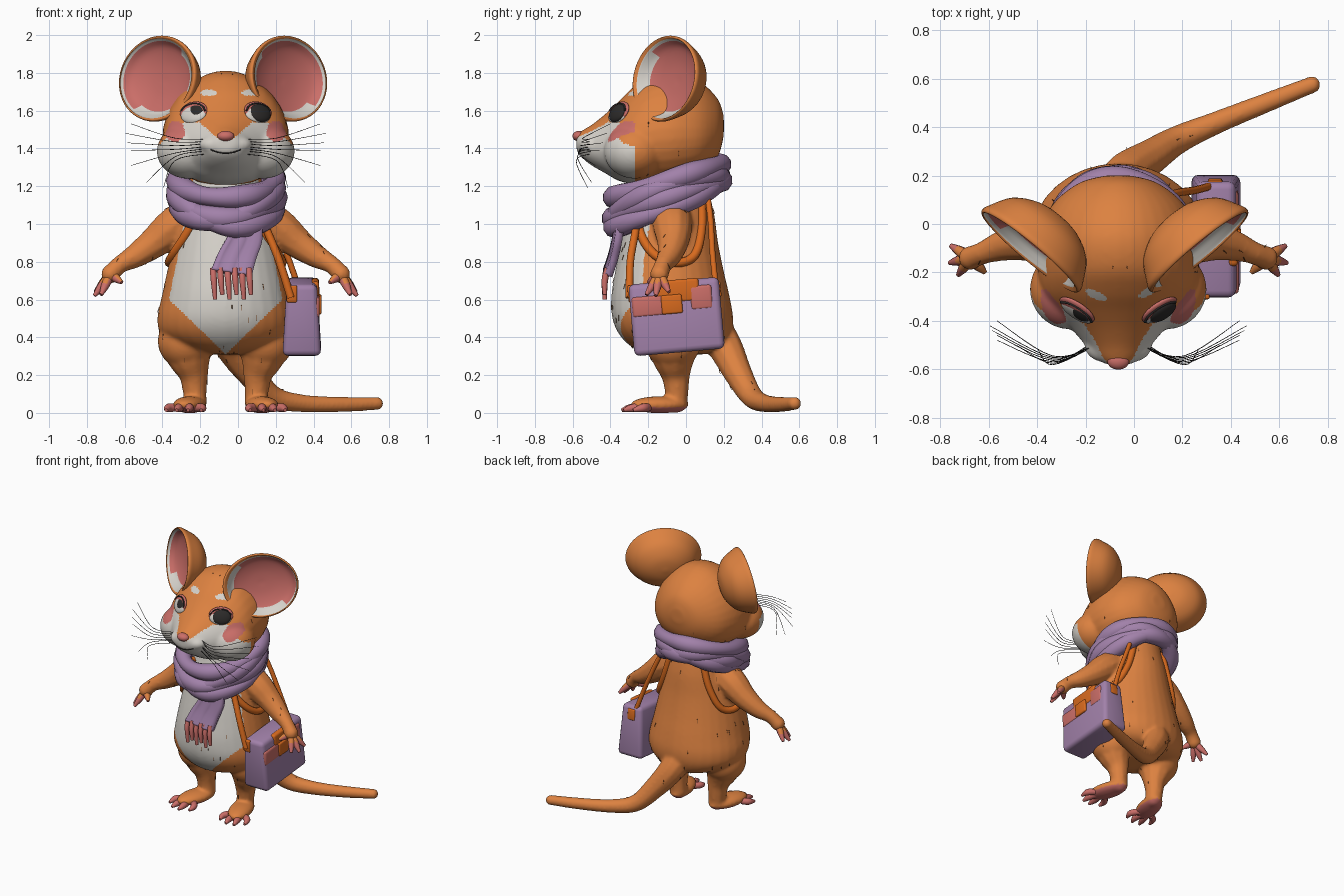
import bpy, bmesh, math, random
from mathutils import Vector, Matrix
from mathutils.bvhtree import BVHTree

if "Cube" in bpy.data.objects:
    bpy.data.objects.remove(bpy.data.objects["Cube"])
random.seed(4)
made = []


def material(name, *rgb):
    mat = bpy.data.materials.new(name)
    mat.use_nodes = True
    mat.diffuse_color = (*rgb, 1)
    mat.node_tree.nodes["Principled BSDF"].inputs["Base Color"].default_value = (*rgb, 1)
    return mat


orange = material("orange_fur", .72, .222, .052)
white = material("white_fur", .68, .65, .6)
pink = material("pink_skin", .59, .155, .138)
lavender = material("lavender_cloth", .36, .22, .4)
leather = material("orange_leather", .69, .145, .013)
dark = material("dark", .025, .023, .022)
fleck = material("brown_fleck", .2, .07, .02)


def make(name, bm, *mats):
    mesh = bpy.data.meshes.new(name)
    bm.to_mesh(mesh)
    bm.free()
    return register(name, mesh, *mats)


def register(name, mesh, *mats):
    obj = bpy.data.objects.new(name, mesh)
    bpy.context.scene.collection.objects.link(obj)
    for mat in mats:
        mesh.materials.append(mat)
    mesh.shade_smooth()
    made.append(obj)
    return obj


def evaluated(obj):
    graph = bpy.context.evaluated_depsgraph_get()
    mesh = bpy.data.meshes.new_from_object(obj.evaluated_get(graph))
    mesh.materials.clear()
    return mesh


def discard(obj):
    if obj in made:
        made.remove(obj)
    bpy.data.objects.remove(obj)


def smooth(points, steps=6, closed=False):
    """Catmull-Rom interpolation of tuples of any length."""
    count, out = len(points), []
    at = lambda i: Vector(points[i % count] if closed else points[min(max(i, 0), count - 1)])
    for i in range(count if closed else count - 1):
        a, b, c, d = at(i - 1), at(i), at(i + 1), at(i + 2)
        for j in range(steps):
            t = j / steps
            out.append(b + (c - a) * (t / 2) + (2 * a - 5 * b + 4 * c - d) * (t * t / 2)
                       + (3 * b - a - 3 * c + d) * (t ** 3 / 2))
    return out if closed else out + [at(count - 1)]


def tubes(name, paths, *mats, closed=False, steps=6):
    """Round tubes through (x, y, z, radius) points."""
    curve = bpy.data.curves.new(name, 'CURVE')
    curve.dimensions = '3D'
    curve.bevel_depth, curve.bevel_resolution, curve.use_fill_caps = 1, 3, True
    for path in paths:
        pts = smooth(path, steps, closed)
        spline = curve.splines.new('POLY')
        spline.points.add(len(pts) - 1)
        spline.use_cyclic_u = closed
        for point, p in zip(spline.points, pts):
            point.co, point.radius = (p[0], p[1], p[2], 1), p[3]
    helper = bpy.data.objects.new(name + "_path", curve)
    bpy.context.scene.collection.objects.link(helper)
    mesh = evaluated(helper)
    discard(helper)
    return register(name, mesh, *mats)


def ball(name, centre, radii, *mats, turn=Matrix.Identity(4)):
    bm = bmesh.new()
    bmesh.ops.create_uvsphere(bm, u_segments=32, v_segments=20, radius=1,
                              matrix=Matrix.Translation(centre) @ turn @ Matrix.Diagonal((*radii, 1)))
    return make(name, bm, *mats)


def skin(bm, rings, material_of=lambda i, j: 0):
    n = len(rings[0])
    for i in range(len(rings) - 1):
        for j in range(n):
            k = (j + 1) % n
            face = bm.faces.new((rings[i][j], rings[i][k], rings[i + 1][k], rings[i + 1][j]))
            face.material_index = material_of(i, j)


def loft(rows, upright, egg=0):
    """Elliptic sections given as (position, half width, low, high)."""
    bm, rings = bmesh.new(), []
    for pos, half, low, high in smooth(rows, 4):
        ring = []
        for j in range(32):
            a = math.tau * j / 32
            x = half * math.cos(a) * (1 - egg * math.sin(a))
            m = (low + high) / 2 + (high - low) / 2 * math.sin(a)
            ring.append(bm.verts.new((x, m, pos) if upright else (x, pos, m)))
        rings.append(ring)
    skin(bm, rings)
    bm.faces.new(rings[0])
    bm.faces.new(rings[-1])
    bmesh.ops.recalc_face_normals(bm, faces=bm.faces)
    return make("piece", bm)


def limb(path):
    """Tube with rounded ends, used as a piece of a fused shape."""
    return [tubes("piece", [path])] + [ball("piece", p[:3], [p[3]] * 3) for p in (path[0], path[-1])]


def fuse(name, pieces, rule, *mats):
    bm = bmesh.new()
    for piece in pieces:
        bm.from_mesh(piece.data)
        discard(piece)
    obj = make(name, bm)
    remesh = obj.modifiers.new("remesh", 'REMESH')
    remesh.mode, remesh.voxel_size = 'VOXEL', .011
    soften = obj.modifiers.new("soften", 'SMOOTH')
    soften.factor, soften.iterations = .5, 8
    mesh = evaluated(obj)
    discard(obj)
    return paint(register(name, mesh, *mats), rule)


def paint(obj, rule):
    for face in obj.data.polygons:
        face.material_index = rule(face.center, face.normal)
    return obj


def tree(obj):
    mesh = obj.data
    return BVHTree.FromPolygons([v.co for v in mesh.vertices], [p.vertices[:] for p in mesh.polygons])


def flip(path, s):
    return [(s * p[0], *p[1:]) for p in path]


# body with arms, legs, feet and tail
torso = [(.31, .08, -.18, .1), (.345, .24, -.28, .2), (.41, .34, -.35, .24), (.5, .362, -.39, .25),
         (.62, .338, -.395, .23), (.75, .31, -.375, .2), (.9, .275, -.345, .17),
         (1.05, .235, -.31, .15), (1.18, .2, -.27, .12), (1.3, .18, -.25, .1)]
arm = [(.17, -.08, 1.05, .11), (.28, -.07, .98, .105), (.38, -.07, .9, .085), (.48, -.09, .83, .065),
       (.56, -.12, .785, .048), (.61, -.14, .735, .05)]
leg = [(.21, -.07, .38, .15), (.19, -.065, .28, .115), (.17, -.055, .2, .08), (.165, -.05, .13, .066),
       (.16, -.05, .06, .06)]
tail = [(0, .11, .48, .11), (.03, .2, .36, .095), (.14, .28, .2, .075), (.25, .35, .085, .06),
        (.41, .42, .05, .048), (.61, .5, .045, .042), (.8, .575, .05, .036)]
pieces = [loft(torso, True)] + limb(tail)
for s in (-1, 1):
    pieces += limb(flip(arm, s)) + limb(flip(leg, s))
    pieces.append(ball("piece", (s * .19, -.14, .043), (.082, .16, .045), turn=Matrix.Rotation(s * .28, 4, 'Z')))


def body_rule(c, n):
    if n.z < -.45 and c.z < .045 and c.y < .1:
        return 2
    width = .3 - .2 * (c.z - .6) if c.z > .6 else 1.03 * (c.z - .31)
    return 1 if c.y < -.15 and abs(c.x) < width and c.z > .3 else 0


body = fuse("body", pieces, body_rule, orange, white, pink)
body_tree = tree(body)

# head
skull = [(.2, .05, 1.47, 1.57), (.17, .16, 1.36, 1.66), (.08, .27, 1.26, 1.75), (-.05, .325, 1.21, 1.81),
         (-.18, .33, 1.2, 1.795), (-.28, .315, 1.21, 1.725), (-.36, .265, 1.23, 1.645), (-.43, .195, 1.27, 1.58),
         (-.5, .135, 1.31, 1.525), (-.55, .095, 1.35, 1.495), (-.58, .05, 1.39, 1.475)]
pieces = [loft(skull, False, .15)]
for s in (-1, 1):
    pieces.append(ball("piece", (s * .2, -.27, 1.385), (.165, .165, .145)))
    pieces.append(ball("piece", (s * .06, -.5, 1.42), (.08, .07, .05)))


def head_rule(c, n):
    x = abs(c.x)
    inside = lambda u, px, pz, rx, rz: ((u - px) / rx) ** 2 + ((c.z - pz) / rz) ** 2 < 1
    if c.y < -.2 and inside(abs(c.x - .02), .11, 1.695, .045, .016):
        return 1
    if c.y < -.27 and inside(x, .268, 1.49, .052, .055):
        return 2
    top = 1.45 + min(max(x - .04, 0) * .9, .09) - max(x - .22, 0) * .9
    return 1 if c.y < -.27 and c.z < top else 0


head = fuse("head", pieces, head_rule, orange, white, pink)
head_tree = tree(head)


def on_face(x, z):
    return head_tree.ray_cast(Vector((x, -2, z)), Vector((0, 1, 0)))[:2]


# ears: lathed bowls facing forward and outward
rim = [(0, -.155), (.1, -.14), (.19, -.085), (.24, 0), (.25, .03), (.24, .042),
       (.222, .02), (.185, -.015), (.1, -.04), (0, -.048)]
for s, side in ((-1, "right"), (1, "left")):
    facing = Vector((s * .64, -.77, .16)).normalized()
    across = Vector((0, 0, 1)).cross(facing).normalized()
    up = facing.cross(across)
    angles = [math.tau * j / 48 for j in range(48)]
    bm, rings = bmesh.new(), []
    for i, (r, depth) in enumerate(smooth(rim, 4)):
        shift = .012 * s if i > 21 else 0
        rings.append([bm.verts.new(Vector((s * .326 - .014, -.085, 1.765)) + up * .92 * r * math.sin(a)
                                   + across * (1.05 * r * math.cos(a) + shift) + facing * depth) for a in angles])

    def ear_rule(i, j):
        wide = math.sin(angles[j]) < -.75 or s * math.cos(angles[j]) < -.65
        return 0 if i < 22 else 1 if i < (28 if wide else 24) else 2

    skin(bm, rings, ear_rule)
    bmesh.ops.remove_doubles(bm, verts=bm.verts, dist=.0005)
    bmesh.ops.recalc_face_normals(bm, faces=bm.faces)
    make(side + "_ear", bm, orange, white, pink)

    # eyes, lids and lashes
    spot, normal = on_face(s * .17, 1.582)
    look = (normal + Vector((s * .2, -.3, 0))).normalized()
    turn = look.to_track_quat('Z', 'Y').to_matrix().to_4x4()
    ball(side + "_eyelid", spot + Vector((0, .006, .014)), (.084, .058, .018), pink, turn=turn)
    ball(side + "_eyeball", spot, (.078, .055, .024), white, turn=turn)
    ball(side + "_iris", spot + look * .005 + Vector((.01, 0, .003)), (.064, .052, .023), dark, turn=turn)
    lash = [spot + turn.to_3x3() @ Vector((.078 * math.cos(a), .056 * math.sin(a), .013))
            for a in (.25, .9, 1.57, 2.24, 2.9)]
    tubes(side + "_lash", [[(*p, .005) for p in lash]], dark)

    # whiskers
    ends = [(.5, 1.53), (.53, 1.48), (.52, 1.43), (.5, 1.39), (.5, 1.31), (.42, 1.22), (.33, 1.19)]
    tubes(side + "_whiskers", [[(s * (.09 + .015 * (i % 3)), -.5, 1.45 - .013 * i, .0018),
                                (s * .27, -.545 - .006 * i, 1.455 - .02 * i, .0018),
                                (s * x, -.4 - .02 * i, z, .0012)] for i, (x, z) in enumerate(ends)], dark)

    # fingers and toes
    tips = [(.69, -.09, .64), (.695, -.16, .62), (.66, -.21, .625), (.55, -.2, .69)]
    palm = Vector((.61, -.14, .735))
    fingers = [[(*palm, .026), (*palm.lerp(Vector(t), .55), .022), (*t, .01)] for t in tips]
    paint(tubes(side + "_fingers", [flip(f, s) for f in fingers], orange, pink),
          lambda c, n: int(c.z < .69 or n.z < .3))
    toes = [[(.17 + .03 * i, -.2, .03, .022), (x * .96, y + .05, .026, .023), (x, y, .014, .009)]
            for i, (x, y) in enumerate([(.13, -.31), (.2, -.34), (.26, -.33), (.315, -.28)])]
    tubes(side + "_toes", [flip(t, s) for t in toes], pink)

    # shoulder harness hugging the body
    loop = [(.15, -.26, 1.15), (.21, -.26, .98), (.28, -.18, .85), (.32, -.06, .8), (.28, .06, .84),
            (.22, .12, 1), (.16, .12, 1.2)]
    hugged = []
    for p in loop:
        near, normal, *_ = body_tree.find_nearest(Vector((s * p[0], p[1], p[2])))
        hugged.append((*(near + normal * .002), .024))
    tubes(side + "_harness", [hugged], leather)

# nose and mouth
ball("nose", (0, -.566, 1.465), (.045, .035, .028), pink)
smile = [on_face(.02 * i, 1.375 + .0012 * i * i)[0] for i in range(-4, 5)]
tubes("mouth", [[(*p, .004) for p in smile]], dark)

# scarf: four overlapping rolls that sag at the front
rolls = [(1.228, .088, 0, 0), (1.14, .09, 0, .02), (1.15, .095, .05, .03), (1.13, .11, -.05, .03)]
for k, (z, slope, lean, sag) in enumerate(rolls):
    ring = []
    for j in range(24):
        a = math.tau * j / 24
        grow = 1 + .03 * math.sin(3 * a + k)
        drop = sag * max(0, -math.sin(a)) ** 4
        ring.append((.26 * grow * math.cos(a), -.1 + .285 * math.sin(a),
                     z + slope * math.sin(a) + lean * math.cos(a) - drop, .056 + .007 * math.sin(4 * a + 2 * k)))
    tubes("scarf_roll", [ring], lavender, closed=True, steps=3)

# hanging scarf end with fringe
bm, rows = bmesh.new(), []
for x, y, z, half in smooth([(.12, -.35, 1.02, .07), (.1, -.365, .92, .09), (.06, -.385, .83, .1), (.03, -.415, .74, .107)]):
    rows.append([bm.verts.new((x + half * u / 4, y + .008 * math.sin(2.2 * u), z - .004 * u)) for u in range(-4, 5)])
for upper, lower in zip(rows, rows[1:]):
    for j in range(8):
        bm.faces.new((upper[j], lower[j], lower[j + 1], upper[j + 1]))
scarf_end = make("scarf_end", bm, lavender)
thick = scarf_end.modifiers.new("thickness", 'SOLIDIFY')
thick.thickness, thick.offset = .042, 0
tubes("scarf_fringe", [[(x, -.415, .765, .017), (x + .005, -.43, .7, .017), (x + .012, -.43, .6 + .025 * (i % 2), .011)]
                       for i in range(6) for x in [-.068 + .038 * i]], pink)


# shoulder bag
def box(name, centre, size, mat, bevel, taper=1):
    bm = bmesh.new()
    bmesh.ops.create_cube(bm, size=1)
    for v in bm.verts:
        v.co = Vector(size) * v.co
        v.co.x *= taper if v.co.z > 0 else 1
    bmesh.ops.bevel(bm, geom=bm.edges[:], offset=bevel, segments=3, profile=.5, affect='EDGES')
    tilt = Matrix.Rotation(math.radians(5), 4, 'X')
    bmesh.ops.transform(bm, verts=bm.verts, matrix=Matrix.Translation(centre) @ tilt)
    make(name, bm, mat).data.set_sharp_from_angle(angle=math.radians(40))


box("bag", (.403, -.05, .51), (.205, .48, .38), lavender, .03, .78)
box("bag_flap_front", (.48, -.19, .565), (.035, .19, .11), pink, .016)
box("bag_flap_back", (.478, .08, .612), (.035, .12, .13), pink, .016)
box("bag_flap_middle", (.474, -.05, .645), (.04, .24, .12), leather, .015)
box("bag_clasp", (.495, -.075, .575), (.025, .11, .1), leather, .01)
box("bag_front_tab", (.35, -.295, .63), (.055, .025, .09), leather, .008)
box("bag_back_tab", (.4, .17, .655), (.06, .03, .08), leather, .008)
tubes("bag_straps", [[(.16, -.25, 1.1, .021), (.225, -.27, .95, .021), (.285, -.295, .8, .021), (.345, -.3, .61, .021)],
                     [(.18, .11, 1.18, .016), (.25, .13, 1.02, .016), (.32, .14, .85, .016), (.39, .16, .65, .016)]], leather)

# small fur flecks
hairs = []
for obj, amount in ((body, 90), (head, 30)):
    for face in random.sample(list(obj.data.polygons), amount):
        c, n = face.center, face.normal
        if c.z > .12 and (obj is body or c.y > -.2):
            end = c + n * .004 + (Vector((0, 0, -1)) + n * n.z) * .03
            hairs.append([(*c, .002), (*end, .001)])
tubes("fur_flecks", hairs, fleck, steps=1)

# shift onto the common centre
for obj in made:
    obj.location.x = -.065
